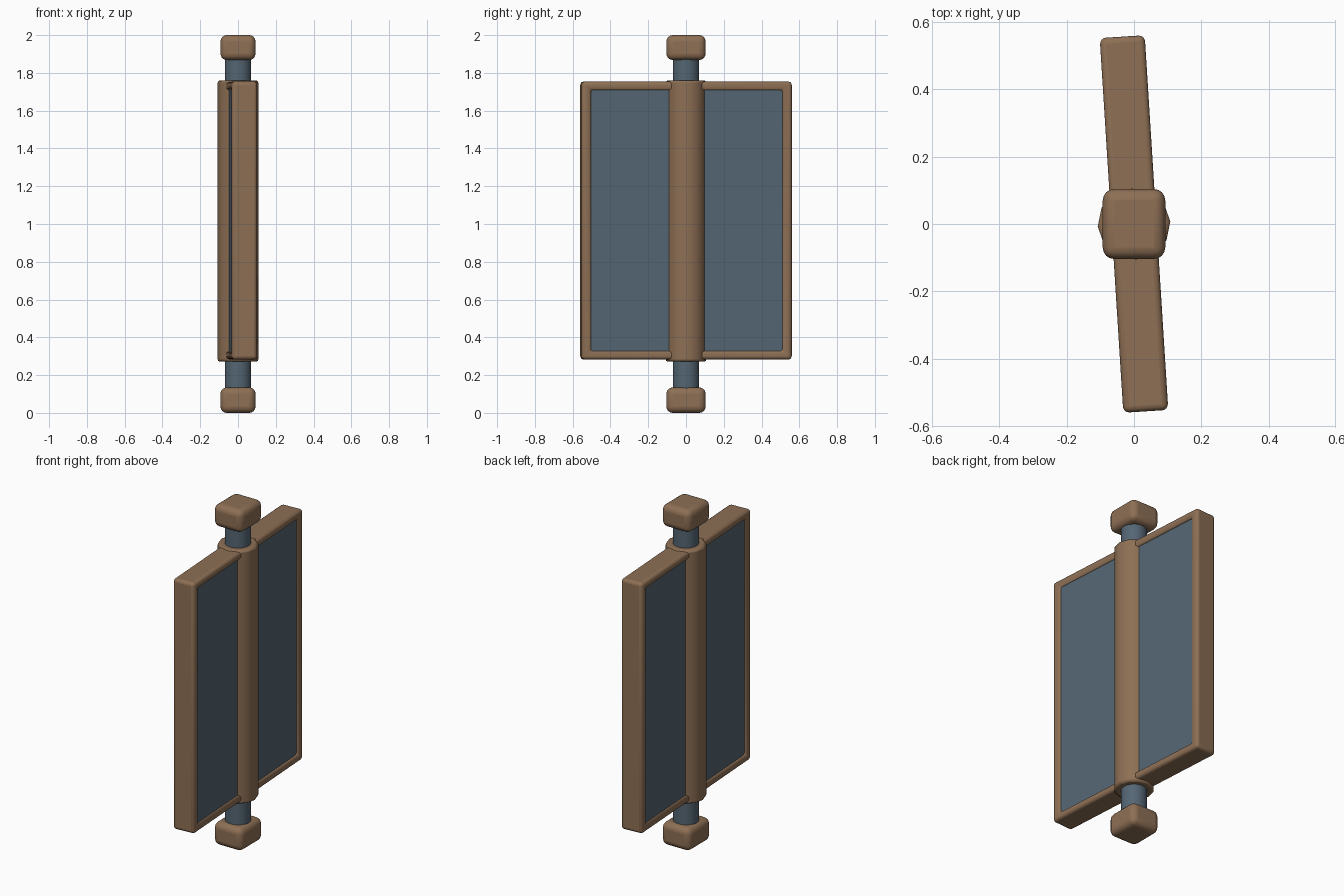
import bpy, bmesh, math
from mathutils import Matrix

if "Cube" in bpy.data.objects:
    bpy.data.objects.remove(bpy.data.objects["Cube"])

TURN = math.radians(3.6)   # the board is swung slightly about its pole


def material(name, rgb):
    m = bpy.data.materials.new(name)
    m.diffuse_color = (*rgb, 1)
    m.use_nodes = True
    m.node_tree.nodes["Principled BSDF"].inputs["Base Color"].default_value = m.diffuse_color
    return m


WOOD = material("brown wood", (0.27, 0.16, 0.09))
SLATE = material("slate blue", (0.09, 0.133, 0.172))


def finish(name, bm, mat, bevel=0, segments=3, turn=0):
    bmesh.ops.recalc_face_normals(bm, faces=bm.faces)
    me = bpy.data.meshes.new(name)
    bm.to_mesh(me)
    bm.free()
    me.materials.append(mat)
    ob = bpy.data.objects.new(name, me)
    bpy.context.collection.objects.link(ob)
    ob.rotation_euler.z = turn
    if bevel:
        b = ob.modifiers.new("bevel", 'BEVEL')
        b.width, b.segments = bevel, segments
        b.limit_method, b.angle_limit = 'ANGLE', math.radians(50)
    bpy.context.view_layer.objects.active = ob
    ob.select_set(True)
    bpy.ops.object.shade_smooth_by_angle(angle=math.radians(40))
    ob.select_set(False)
    return ob


def box(name, size, zc, mat, bevel=0, segments=3, turn=0):
    bm = bmesh.new()
    bmesh.ops.create_cube(bm, size=1, matrix=Matrix.Translation((0, 0, zc)) @ Matrix.Diagonal((*size, 1)))
    return finish(name, bm, mat, bevel, segments, turn)


def column(name, radius, z0, z1, sides, mat, bevel=0, turn=0):
    bm = bmesh.new()
    bmesh.ops.create_cone(bm, cap_ends=True, segments=sides, radius1=radius, radius2=radius,
                          depth=z1 - z0, matrix=Matrix.Translation((0, 0, (z0 + z1) / 2))
                          @ Matrix.Rotation(math.pi / 2, 4, 'Z'))
    return finish(name, bm, mat, bevel, 2, turn)


# Pole with a rounded block at each end
column("pole", 0.07, 0.05, 1.95, 24, SLATE)
box("bottom_cap", (0.186, 0.208, 0.135), 0.0675, WOOD, 0.034, 4)
box("top_cap", (0.186, 0.208, 0.132), 1.934, WOOD, 0.034, 4)

# Faceted sleeve around the pole
column("sleeve", 0.108, 0.271, 1.76, 12, WOOD, 0.012, TURN)

# Rounded rectangular frame: a closed ring between two rectangles
bm = bmesh.new()
rects = [(0.558, 0.283, 1.754), (0.507, 0.328, 1.708)]
rings = []
for x in (-0.067, 0.067):
    for y, lo, hi in rects:
        rings.append([bm.verts.new((x, sy * y, z)) for sy, z in ((-1, lo), (1, lo), (1, hi), (-1, hi))])
for a, b in ((0, 1), (1, 3), (3, 2), (2, 0)):
    for i in range(4):
        j = (i + 1) % 4
        bm.faces.new((rings[a][i], rings[a][j], rings[b][j], rings[b][i]))
finish("frame", bm, WOOD, 0.018, 4, TURN)

# Slightly recessed board filling the frame
box("board", (0.108, 1.04, 1.41), 1.018, SLATE, turn=TURN)
